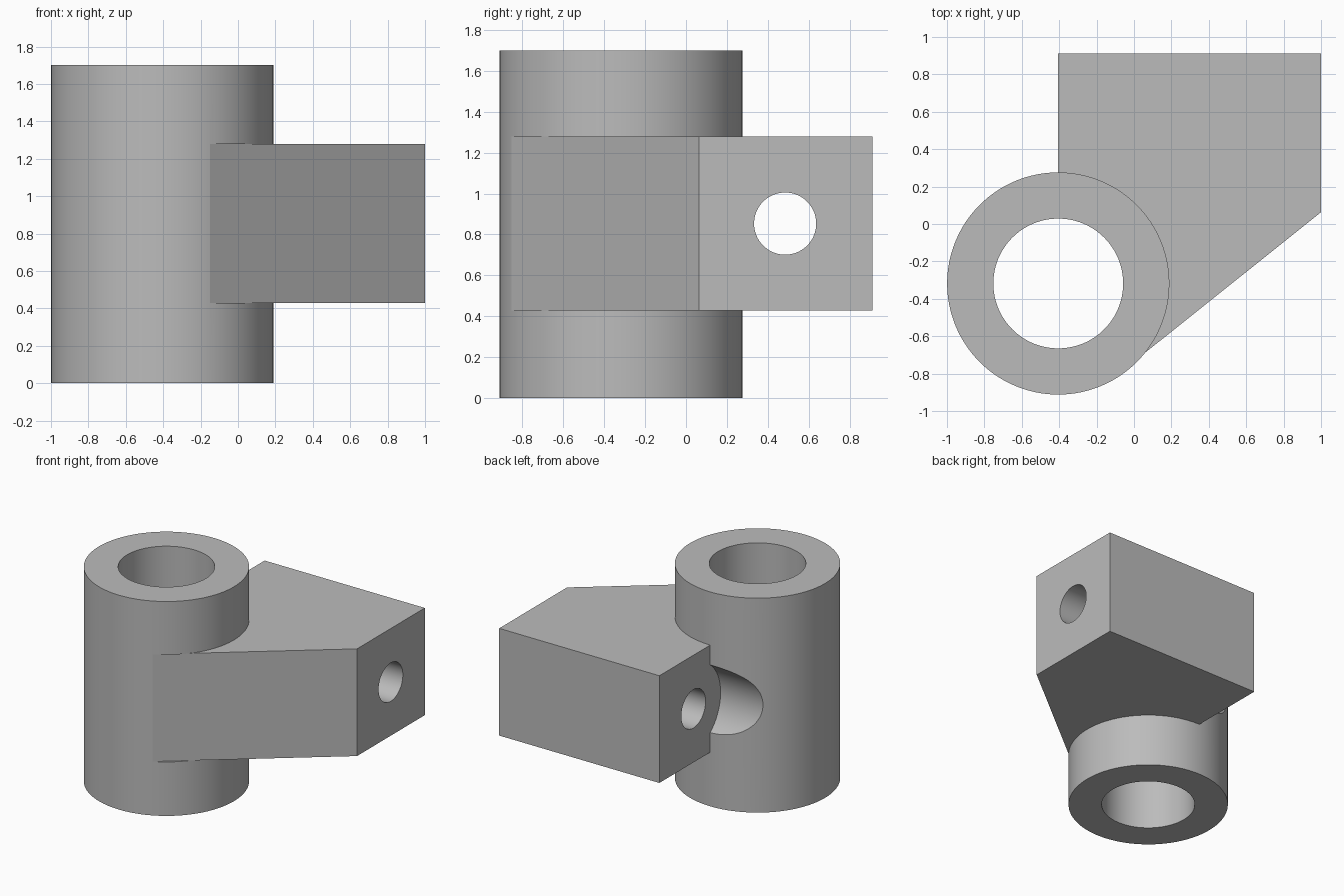
import bpy
import bmesh
from math import radians, cos, sin
from mathutils import Vector

if "Cube" in bpy.data.objects:
    bpy.data.objects.remove(bpy.data.objects["Cube"], do_unlink=True)

# Main dimensions
CX, CY = -0.405, -0.318       # upright tube axis
R_OUT, R_IN, HEIGHT = 0.594, 0.347, 1.70
Z0, Z1 = 0.428, 1.278         # block bottom and top
HOLE_Y, HOLE_Z = 0.485, 0.853  # cross hole axis
BACK, RIGHT, CORNER_Y = 0.912, 1.0, 0.063

grey = bpy.data.materials.new("machined grey")
grey.use_nodes = True
grey.diffuse_color = (0.5, 0.5, 0.5, 1)
grey.node_tree.nodes["Principled BSDF"].inputs["Base Color"].default_value = (0.5, 0.5, 0.5, 1)


def cylinder(name, radius, length, centre, along_x=False):
    bpy.ops.mesh.primitive_cylinder_add(
        vertices=128, radius=radius, depth=length, location=centre,
        rotation=(0, radians(90) if along_x else 0, 0))
    ob = bpy.context.object
    ob.name = name
    ob.data.materials.append(grey)
    return ob


def prism(name, outline, z0, z1):
    bm = bmesh.new()
    base = bm.faces.new([bm.verts.new((x, y, z0)) for x, y in outline])
    top = bmesh.ops.extrude_face_region(bm, geom=[base])["geom"]
    bmesh.ops.translate(bm, vec=(0, 0, z1 - z0),
                        verts=[v for v in top if isinstance(v, bmesh.types.BMVert)])
    bmesh.ops.recalc_face_normals(bm, faces=bm.faces)
    mesh = bpy.data.meshes.new(name)
    bm.to_mesh(mesh)
    bm.free()
    mesh.materials.append(grey)
    ob = bpy.data.objects.new(name, mesh)
    bpy.context.collection.objects.link(ob)
    return ob


def cut(target, cutter):
    mod = target.modifiers.new("cut", "BOOLEAN")
    mod.operation = "DIFFERENCE"
    mod.solver = "EXACT"
    mod.object = cutter
    bpy.context.view_layer.objects.active = target
    bpy.ops.object.modifier_apply(modifier=mod.name)
    bpy.data.objects.remove(cutter, do_unlink=True)


def smooth(ob):
    bpy.ops.object.select_all(action="DESELECT")
    ob.select_set(True)
    bpy.context.view_layer.objects.active = ob
    bpy.ops.object.shade_smooth_by_angle(angle=radians(8))


def on_circle(radius, degrees):
    a = radians(degrees)
    return (CX + radius * cos(a), CY + radius * sin(a))


# Sloping side of the block: from its front corner to the tube surface
corner = Vector((RIGHT, CORNER_Y))
start = Vector(on_circle(R_OUT, -64.2))
slope = (corner - start).normalized()
inward = Vector((-slope.y, slope.x))

# Upright tube with its bore
tube = cylinder("upright_tube", R_OUT, HEIGHT, (CX, CY, HEIGHT / 2))
cut(tube, cylinder("bore_cutter", R_IN, HEIGHT + 0.4, (CX, CY, HEIGHT / 2)))

# Shallow flat on the tube where the sloping side runs into it
a = start - slope * 0.2 + inward * 0.001
b = corner + inward * 0.001
cut(tube, prism("flat_cutter", [a, b, b - inward * 0.5, a - inward * 0.5], Z0, Z1))

# Round clearance in the tube beside the cross hole
end = CX + 0.002
cut(tube, cylinder("clearance_cutter", 0.34, 1.0,
                   (end - 0.5, HOLE_Y, HOLE_Z), along_x=True))
smooth(tube)

# Side block, rooted inside the tube wall
root = [on_circle(0.42, d) for d in range(90, -65, -6)]
block = prism("side_block",
              [tuple(start), tuple(corner), (RIGHT, BACK), (CX, BACK)] + root, Z0, Z1)
cut(block, cylinder("cross_hole_cutter", 0.152, 3.0,
                    (0.3, HOLE_Y, HOLE_Z), along_x=True))
smooth(block)
